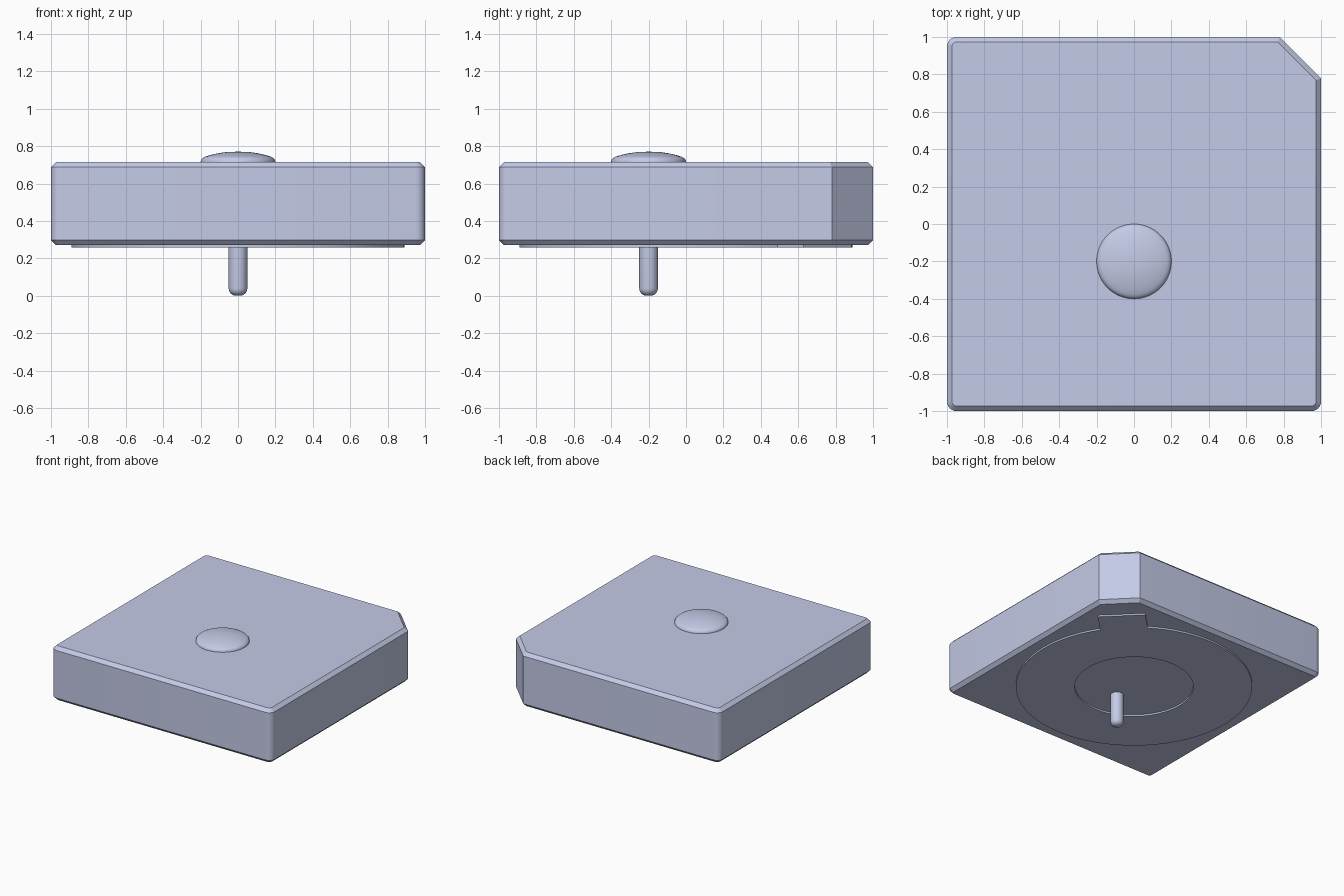
import bpy, bmesh, math

if "Cube" in bpy.data.objects:
    bpy.data.objects.remove(bpy.data.objects["Cube"], do_unlink=True)

# Single flat colour
COLOR = (0.591, 0.638, 0.855, 1.0)
mat = bpy.data.materials.new("pale lavender grey")
mat.use_nodes = True
mat.diffuse_color = COLOR
mat.node_tree.nodes["Principled BSDF"].inputs["Base Color"].default_value = COLOR


def finish(name, bm):
    bmesh.ops.remove_doubles(bm, verts=bm.verts, dist=1e-5)
    bmesh.ops.recalc_face_normals(bm, faces=bm.faces)
    mesh = bpy.data.meshes.new(name)
    bm.to_mesh(mesh)
    bm.free()
    mesh.materials.append(mat)
    obj = bpy.data.objects.new(name, mesh)
    bpy.context.collection.objects.link(obj)
    bpy.ops.object.select_all(action="DESELECT")
    obj.select_set(True)
    bpy.context.view_layer.objects.active = obj
    bpy.ops.object.shade_smooth_by_angle(angle=math.radians(30))
    return obj


def lathe(name, profile, x, y, steps=64):
    """Revolve (radius, z) points about a vertical axis at x, y."""
    bm = bmesh.new()
    verts = [bm.verts.new((x + r, y, z)) for r, z in profile]
    edges = [bm.edges.new(pair) for pair in zip(verts, verts[1:])]
    bmesh.ops.spin(bm, geom=verts + edges, cent=(x, y, 0), axis=(0, 0, 1),
                   angle=math.tau, steps=steps, use_duplicate=False)
    return finish(name, bm)


# Body: square block with one cut corner, rounded uprights and chamfered rims
BOTTOM, TOP, CUT = 0.27, 0.715, 0.78
outline = [(-1, -1), (1, -1), (1, CUT), (CUT, 1), (-1, 1)]
bm = bmesh.new()
base = bm.faces.new([bm.verts.new((x, y, BOTTOM)) for x, y in outline])
ext = bmesh.ops.extrude_face_region(bm, geom=[base], use_keep_orig=True)
for v in ext["geom"]:
    if isinstance(v, bmesh.types.BMVert):
        v.co.z = TOP
bmesh.ops.recalc_face_normals(bm, faces=bm.faces)
uprights = [e for e in bm.edges
            if abs(e.verts[0].co.z - e.verts[1].co.z) > 0.1
            and abs(e.verts[0].co.x) > 0.99 and abs(e.verts[0].co.y) > 0.99]
bmesh.ops.bevel(bm, geom=uprights, offset=0.05, segments=6, profile=0.5, affect="EDGES")
rims = [e for e in bm.edges if abs(e.verts[0].co.z - e.verts[1].co.z) < 1e-4]
bmesh.ops.bevel(bm, geom=rims, offset=0.027, segments=1, affect="EDGES")
finish("body", bm)

# Base ring: thin annulus underneath with a tab towards the cut corner
R_OUT, R_IN, R_TAB, HALF = 0.89, 0.447, 1.07, 0.18
root = math.asin(HALF / R_OUT)
tip = math.atan2(HALF, R_TAB)
rim = [(-tip, math.hypot(R_TAB, HALF)), (0, R_TAB), (tip, math.hypot(R_TAB, HALF))]
N = 80
rim += [(root + (math.tau - 2 * root) * i / N, R_OUT) for i in range(N + 1)]
bm = bmesh.new()
rings = []
for ang, rad in rim:
    a = ang + math.pi / 4
    rings.append([bm.verts.new((r * math.cos(a), r * math.sin(a), z))
                  for r, z in ((R_IN, 0.257), (rad, 0.257), (rad, 0.275), (R_IN, 0.275))])
for p, q in zip(rings, rings[1:] + rings[:1]):
    for i in range(4):
        j = (i + 1) % 4
        bm.faces.new((p[i], p[j], q[j], q[i]))
finish("base_ring", bm)

# Button: low dome with a rounded shoulder on top
lathe("top_button", [(0, 0.70), (0.2, 0.70), (0.2, 0.718), (0.197, 0.728), (0.189, 0.737),
                     (0.175, 0.744), (0.145, 0.753), (0.11, 0.761), (0.07, 0.767),
                     (0.035, 0.7695), (0, 0.77)], 0, -0.2)

# Pin: slim post with a rounded tip
R, F = 0.05, 0.04
tip_arc = [(R - F + F * math.sin(t), F - F * math.cos(t))
           for t in (math.pi / 2 * i / 6 for i in range(7))]
lathe("bottom_pin", [(0, 0)] + tip_arc + [(R, 0.29), (0, 0.29)], 0, -0.2, 32)
